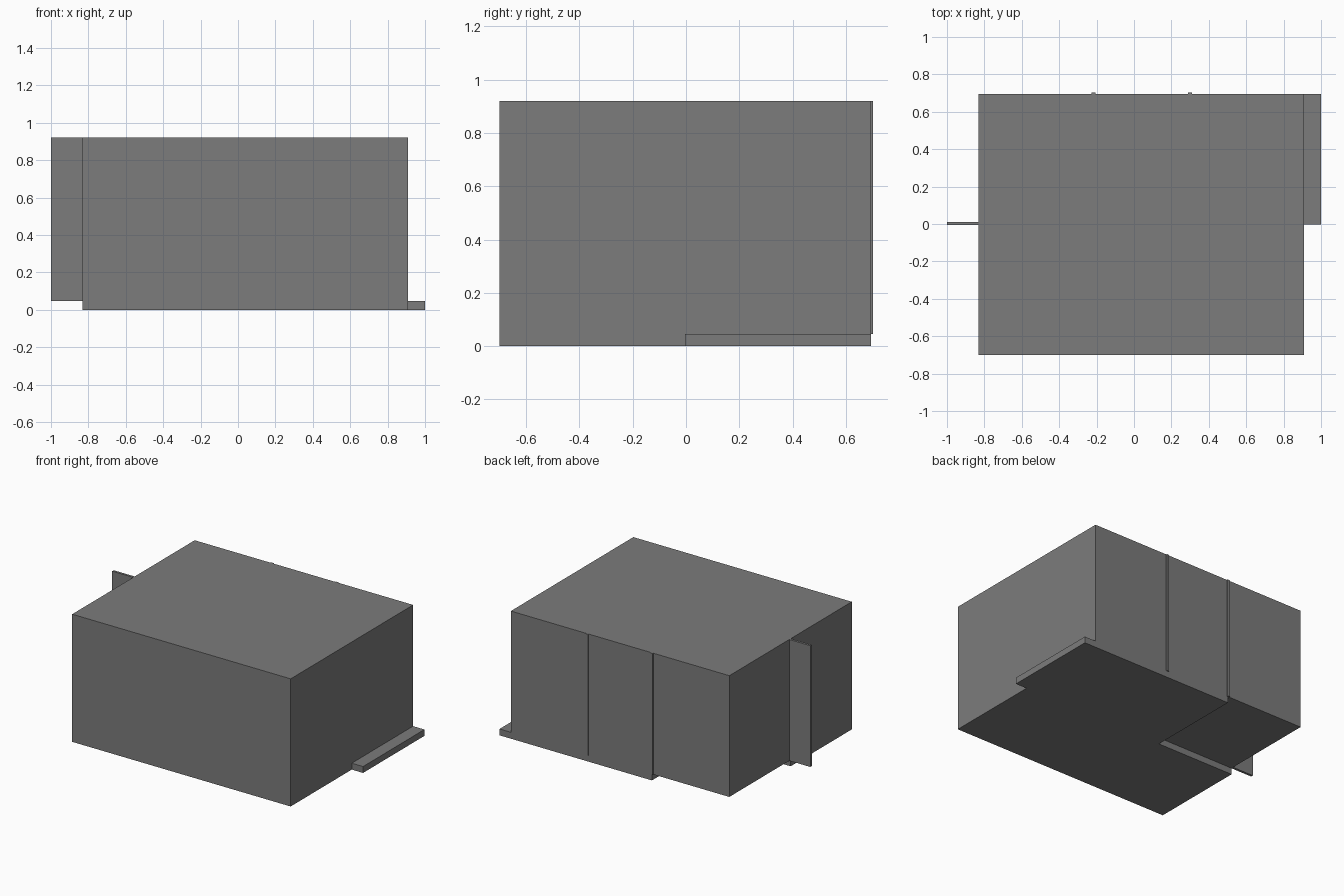
import bpy, bmesh

if "Cube" in bpy.data.objects:
    bpy.data.objects.remove(bpy.data.objects["Cube"])

# One flat colour
grey = bpy.data.materials.new("mid_grey")
grey.diffuse_color = (0.2, 0.2, 0.2, 1)
grey.use_nodes = True
grey.node_tree.nodes["Principled BSDF"].inputs["Base Color"].default_value = grey.diffuse_color


def box(name, x, y, z):
    """Axis-aligned box from (min, max) ranges."""
    mesh = bpy.data.meshes.new(name)
    bm = bmesh.new()
    bmesh.ops.create_cube(bm, size=1)
    for v in bm.verts:
        v.co = [r[0] if c < 0 else r[1] for c, r in zip(v.co, (x, y, z))]
    bm.to_mesh(mesh)
    bm.free()
    mesh.materials.append(grey)
    obj = bpy.data.objects.new(name, mesh)
    bpy.context.collection.objects.link(obj)
    return obj


FLOOR, TOP = 0.046, 0.92
LEFT, RIGHT = -0.832, 0.91
FRONT, BACK = -0.70, 0.695

# Main block, with the floor slab missing under its back left corner
body = box("main_block", (LEFT, RIGHT), (FRONT, BACK), (0, TOP))
cutter = box("recess_cutter", (LEFT - 0.1, -0.215), (-0.004, BACK + 0.1), (-0.1, FLOOR))
cutter.hide_render = True
mod = body.modifiers.new("underside_recess", 'BOOLEAN')
mod.object = cutter
mod.operation = 'DIFFERENCE'
mod.solver = 'EXACT'
bpy.context.view_layer.update()
cut_mesh = bpy.data.meshes.new_from_object(
    body.evaluated_get(bpy.context.evaluated_depsgraph_get()))
body.modifiers.clear()
body.data = cut_mesh
bpy.data.objects.remove(cutter)

# Low floor ledge on the right
box("floor_ledge", (RIGHT - 0.02, 1.0), (-0.004, BACK), (0, FLOOR))

# Thin wall projecting on the left
box("side_wall", (-1.0, LEFT + 0.02), (-0.005, 0.012), (FLOOR, TOP))

# Thin wall ends showing through the back
for i, x in enumerate((-0.216, 0.30)):
    box(f"back_wall_end_{i + 1}", (x - 0.01, x + 0.01), (BACK - 0.02, 0.702), (FLOOR, TOP))
